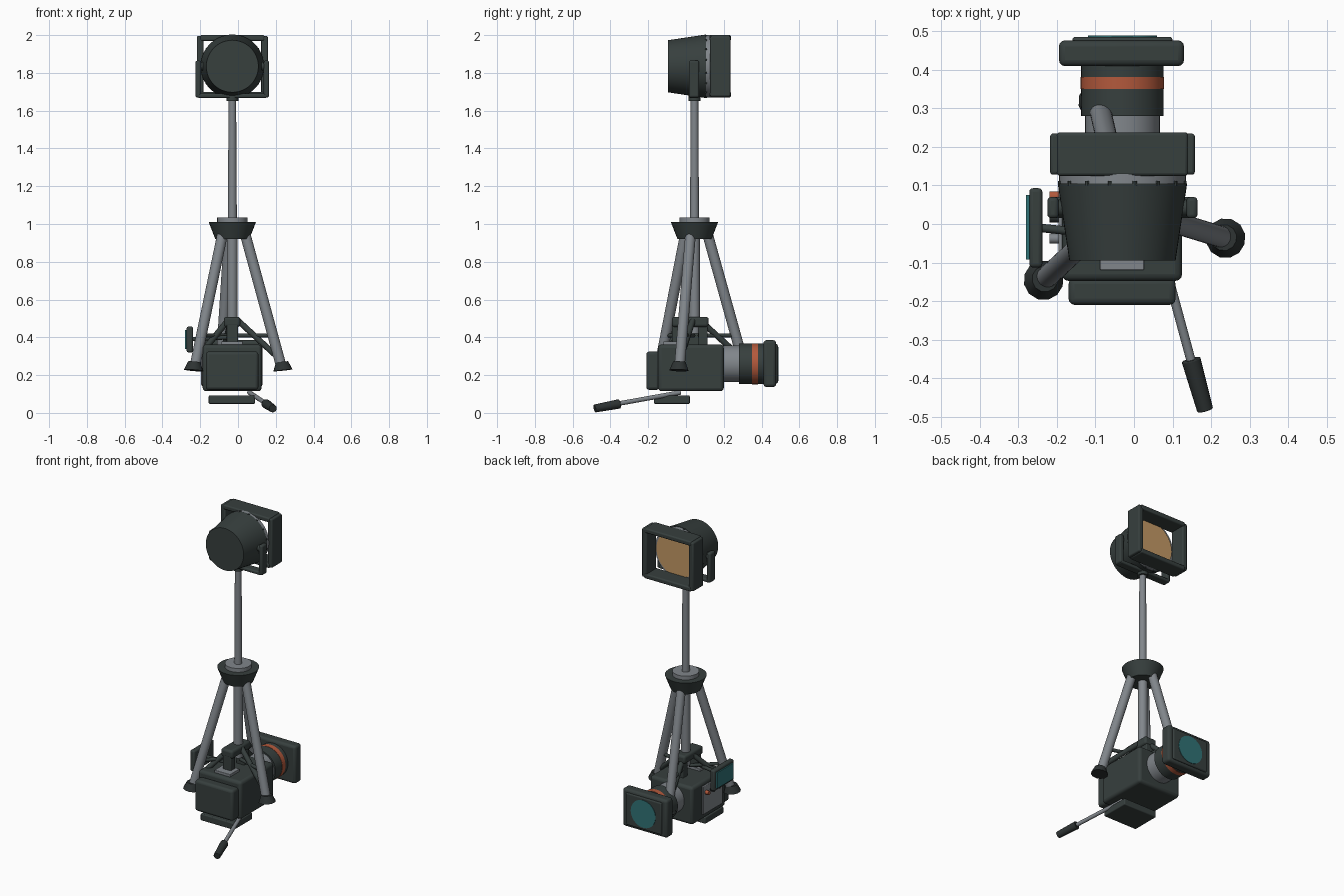
import bpy, math
from mathutils import Vector

if "Cube" in bpy.data.objects:
    bpy.data.objects.remove(bpy.data.objects["Cube"], do_unlink=True)


def material(name, rgb):
    m = bpy.data.materials.new(name)
    m.use_nodes = True
    m.diffuse_color = (*rgb, 1)
    m.node_tree.nodes["Principled BSDF"].inputs["Base Color"].default_value = (*rgb, 1)
    return m


CHARCOAL = material("charcoal", (0.038, 0.05, 0.048))
RUBBER = material("rubber black", (0.026, 0.032, 0.032))
STEEL = material("steel grey", (0.22, 0.24, 0.26))
ORANGE = material("burnt orange", (0.45, 0.1, 0.045))
TEAL = material("teal glass", (0.03, 0.17, 0.18))
AMBER = material("amber glow", (0.55, 0.32, 0.13))

CX, CY = -0.03, 0.045          # shared axis of stand, lamp and camera
LAMP_Z, LENS_Z = 1.835, 0.26


def finish(name, mat, bevel=0.0):
    ob = bpy.context.object
    ob.name = name
    ob.data.materials.append(mat)
    if bevel:
        mod = ob.modifiers.new("soft_edges", "BEVEL")
        mod.width, mod.segments = bevel, 3
    bpy.ops.object.shade_smooth_by_angle(angle=math.radians(35))
    return ob


def box(name, mat, x, y, z, bevel=0.0):
    """Box from (min, max) pairs on each axis."""
    bpy.ops.mesh.primitive_cube_add(size=1, location=[(a + b) / 2 for a, b in (x, y, z)])
    ob = bpy.context.object
    ob.scale = [b - a for a, b in (x, y, z)]
    bpy.ops.object.transform_apply(location=False, rotation=False, scale=True)
    return finish(name, mat, bevel)


def rod(name, mat, start, end, r1, r2=None, sides=32, bevel=0.0):
    """Cylinder or cone from start to end."""
    a, b = Vector(start), Vector(end)
    bpy.ops.mesh.primitive_cone_add(
        vertices=sides, radius1=r1, radius2=r1 if r2 is None else r2,
        depth=(b - a).length, location=(a + b) / 2,
        rotation=(b - a).to_track_quat("Z", "Y").to_euler())
    return finish(name, mat, bevel)


def polar(angle, dist, z):
    return (CX + dist * math.cos(angle), CY + dist * math.sin(angle), z)


def upright(name, mat, z0, z1, r1, r2=None):
    return rod(name, mat, (CX, CY, z0), (CX, CY, z1), r1, r2)


def barrel(name, mat, y0, y1, z, r1, r2=None):
    return rod(name, mat, (CX, y0, z), (CX, y1, z), r1, r2, sides=48)


# Light stand: column, hub and collar
upright("lower_column", STEEL, 0.42, 0.95, 0.028)
upright("upper_column", STEEL, 1.0, 1.66, 0.024, 0.02)
upright("stand_hub", CHARCOAL, 0.92, 1.01, 0.09, 0.125)
upright("hub_collar", STEEL, 1.01, 1.035, 0.08)
upright("lamp_socket", CHARCOAL, 1.65, 1.68, 0.032)

# Three legs with feet, braces and spreaders
for i in range(3):
    ang = math.radians(103 + 120 * i)
    rod(f"leg_{i}", STEEL, polar(ang, 0.07, 0.95), polar(ang, 0.27, 0.25), 0.028)
    rod(f"foot_{i}", RUBBER, polar(ang, 0.28, 0.225), polar(ang, 0.275, 0.27), 0.052, 0.034, sides=12)
    rod(f"brace_{i}", CHARCOAL, polar(ang, 0.03, 0.49), polar(ang, 0.245, 0.3), 0.016, sides=12)
    rod(f"spreader_{i}", CHARCOAL, polar(ang, 0.02, 0.41), polar(ang, 0.225, 0.41), 0.011, sides=12)

# Lamp head
barrel("lamp_housing", CHARCOAL, -0.095, 0.105, LAMP_Z, 0.138, 0.168)
barrel("lamp_rim", STEEL, 0.105, 0.13, LAMP_Z, 0.165)
barrel("lamp_glass", AMBER, 0.13, 0.136, LAMP_Z, 0.15)
for i in range(16):
    a = math.tau * (i + 0.5) / 16
    x, z = CX + 0.164 * math.cos(a), LAMP_Z + 0.164 * math.sin(a)
    rod(f"rim_bolt_{i}", CHARCOAL, (x, 0.1, z), (x, 0.112, z), 0.006, sides=8)

# Square lamp frame and yoke
for s, side in ((-1, "right"), (1, "left")):
    xs = sorted((CX + s * 0.153, CX + s * 0.188))
    box(f"frame_{side}", CHARCOAL, xs, (0.128, 0.235), (1.675, 1.995), 0.008)
    xs = sorted((CX + s * 0.166, CX + s * 0.195))
    box(f"yoke_arm_{side}", CHARCOAL, xs, (0.015, 0.07), (1.67, 1.865), 0.01)
    rod(f"yoke_pivot_{side}", CHARCOAL, (CX + s * 0.14, 0.042, LAMP_Z),
        (CX + s * 0.17, 0.042, LAMP_Z), 0.022, sides=16)
    zs = sorted((LAMP_Z + s * 0.135, LAMP_Z + s * 0.165))
    box("frame_top" if s > 0 else "frame_bottom", CHARCOAL,
        (-0.2, 0.14), (0.125, 0.238), zs, 0.008)
box("yoke_base", CHARCOAL, (-0.215, 0.155), (0.015, 0.07), (1.668, 1.69), 0.008)

# Camera body and rear battery
box("camera_body", CHARCOAL, (-0.187, 0.125), (-0.148, 0.2), (0.115, 0.362), 0.018)
box("battery", CHARCOAL, (-0.17, 0.108), (-0.21, -0.14), (0.122, 0.325), 0.016)
box("accessory_shoe", STEEL, (-0.088, 0.026), (-0.12, -0.02), (0.35, 0.378), 0.003)

# Top handle
box("handle_grip", CHARCOAL, (-0.075, 0.012), (-0.075, 0.12), (0.455, 0.508), 0.014)
for name, y in (("front", -0.05), ("back", 0.09)):
    box(f"handle_post_{name}", CHARCOAL, (-0.06, 0.0), (y - 0.025, y + 0.025), (0.35, 0.47), 0.006)

# Side control panel with knobs
box("control_panel", STEEL, (-0.196, -0.18), (-0.1, 0.1), (0.15, 0.335), 0.004)
for i, mat in enumerate((ORANGE, RUBBER, STEEL)):
    y = 0.072 - 0.055 * i
    rod(f"knob_{i}", mat, (-0.19, y, 0.29), (-0.22, y, 0.29), 0.013, sides=16)

# Lens barrel, hood and front glass
barrel("lens_mount", STEEL, 0.19, 0.285, LENS_Z, 0.097)
barrel("lens_barrel", CHARCOAL, 0.28, 0.42, LENS_Z, 0.107)
barrel("focus_ring", ORANGE, 0.35, 0.382, LENS_Z, 0.1085)
box("matte_box", CHARCOAL, (-0.195, 0.13), (0.41, 0.477), (0.137, 0.385), 0.016)
box("matte_box_face", CHARCOAL, (-0.16, 0.1), (0.47, 0.486), (0.155, 0.365), 0.008)
barrel("lens_glass", TEAL, 0.48, 0.489, LENS_Z, 0.09)

# Side monitor with screen
box("monitor", CHARCOAL, (-0.272, -0.238), (-0.113, 0.093), (0.32, 0.457), 0.01)
box("monitor_screen", TEAL, (-0.28, -0.271), (-0.092, 0.075), (0.337, 0.44))
rod("monitor_arm", CHARCOAL, (-0.245, -0.01, 0.39), (-0.05, -0.03, 0.4), 0.011, sides=12)

# Quick release base and pan handle
box("base_plate", CHARCOAL, (-0.155, 0.09), (-0.17, 0.02), (0.048, 0.092), 0.006)
rod("pan_rod", STEEL, (0.06, -0.03, 0.108), (0.155, -0.38, 0.045), 0.012, sides=16)
rod("pan_grip", RUBBER, (0.148, -0.352, 0.048), (0.185, -0.484, 0.023), 0.025, 0.021, sides=20, bevel=0.003)
